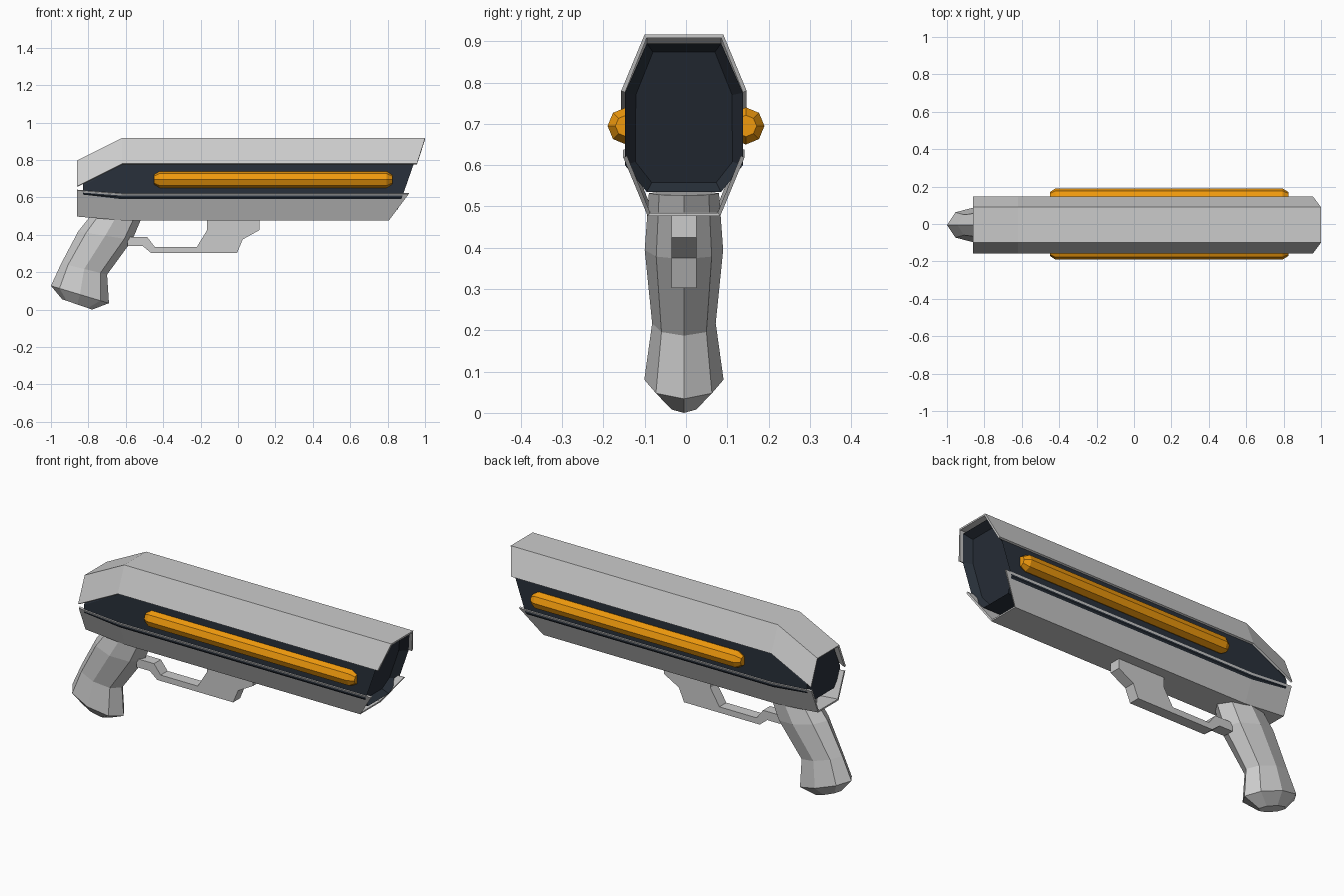
import bpy, bmesh, math

if "Cube" in bpy.data.objects:
    bpy.data.objects.remove(bpy.data.objects["Cube"])

YC = -0.005  # body sits very slightly off the centre plane


def material(name, rgb):
    m = bpy.data.materials.new(name)
    m.diffuse_color = (*rgb, 1)
    m.use_nodes = True
    m.node_tree.nodes["Principled BSDF"].inputs["Base Color"].default_value = m.diffuse_color
    return m


def finish(name, bm, mat=None):
    me = bpy.data.meshes.new(name)
    bm.to_mesh(me)
    bm.free()
    ob = bpy.data.objects.new(name, me)
    bpy.context.collection.objects.link(ob)
    if mat:
        me.materials.append(mat)
    return ob


def loft(sections, closed=True):
    """Bridge rings of points; closed rings are capped, open ones stay sheets."""
    bm = bmesh.new()
    rings = [[bm.verts.new(p) for p in s] for s in sections]
    n = len(rings[0])
    for a, b in zip(rings, rings[1:]):
        for i in range(n if closed else n - 1):
            j = (i + 1) % n
            bm.faces.new((a[i], a[j], b[j], b[i]))
    if closed:
        bm.faces.new(rings[0])
        bm.faces.new(rings[-1])
        bmesh.ops.recalc_face_normals(bm, faces=bm.faces)
    return bm


def shell(name, stations):
    """Thin folded plate; each station is ((x, half width, z) edge, (x, half width, z) fold, top?)."""
    secs = []
    for edge, fold, s in stations:
        secs.append([(x, YC + k * s * w, z) for (x, w, z), k in
                     ((edge, 1), (fold, 1), (fold, -1), (edge, -1))])
    ob = finish(name, loft(secs, closed=False))
    mod = ob.modifiers.new("thickness", "SOLIDIFY")
    mod.thickness = 0.01
    mod.offset = -1
    return ob


navy = material("navy", (0.022, 0.03, 0.043))
orange = material("orange", (0.87, 0.32, 0.004))

# Upper and lower outer plates
shell("upper_shell", [
    ((-0.86, 0.152, 0.66), (-0.86, 0.095, 0.797), 1),
    ((-0.62, 0.152, 0.78), (-0.62, 0.095, 0.917), 1),
    ((0.957, 0.152, 0.78), (1.0, 0.095, 0.917), 1)])
shell("lower_shell", [
    ((-0.86, 0.147, 0.637), (-0.86, 0.088, 0.497), -1),
    ((-0.62, 0.147, 0.619), (-0.62, 0.088, 0.477), -1),
    ((0.914, 0.147, 0.619), (0.807, 0.088, 0.477), -1)])


# Dark octagonal core with a slanted, recessed muzzle
def core_ring(xf, zs):
    half = list(zip((0.09, 0.143, 0.143, 0.09), zs))
    return ([(xf(z), YC + w, z) for w, z in half] +
            [(xf(z), YC - w, z) for w, z in reversed(half)])


core_z = (0.535, 0.60, 0.775, 0.895)
bm = loft([core_ring(lambda z: -0.83, (0.555, 0.62, 0.66, 0.775)),
           core_ring(lambda z: -0.62, core_z),
           core_ring(lambda z: 0.94 + 0.35 * (z - 0.78), core_z)])
bm.normal_update()
muzzle = max(bm.faces, key=lambda f: f.calc_center_median().x)
bmesh.ops.inset_region(bm, faces=[muzzle], thickness=0.027)
bmesh.ops.translate(bm, verts=list(muzzle.verts), vec=(-0.04, 0, 0))
finish("core", bm, navy)

# Orange side bars with chamfered ends
for side, label in ((-1, "front"), (1, "back")):
    secs = []
    for x, r in ((-0.45, 0.026), (-0.42, 0.045), (0.795, 0.045), (0.825, 0.026)):
        secs.append([(x, side * 0.145 + r * math.cos(i * math.pi / 4),
                      0.695 + r * math.sin(i * math.pi / 4)) for i in range(8)])
    finish(label + "_light_bar", loft(secs), orange)

# Eight-sided grip: back point, front point, half width per ring
secs = []
for (bx, bz), (fx, fz), hw in (
        ((-0.76, 0.54), (-0.50, 0.53), 0.085),
        ((-0.855, 0.42), (-0.565, 0.375), 0.095),
        ((-0.945, 0.25), (-0.70, 0.19), 0.077),
        ((-1.0, 0.13), (-0.69, 0.037), 0.096),
        ((-0.94, 0.058), (-0.78, 0.003), 0.042)):
    ring = []
    for i in range(8):
        a = i * math.pi / 4
        c = math.cos(a)
        ring.append(((bx + fx) / 2 + c * (fx - bx) / 2, YC + hw * math.sin(a),
                     (bz + fz) / 2 + c * (fz - bz) / 2))
    secs.append(ring)
grip = loft(secs)
low = min(v.co.z for v in grip.verts)
bmesh.ops.translate(grip, verts=grip.verts, vec=(0, 0, -low))
finish("grip", grip)

# Trigger guard: extruded side outline
outline = [(-0.59, 0.34), (-0.51, 0.34), (-0.465, 0.303), (-0.005, 0.303),
           (0.025, 0.375), (0.115, 0.425), (0.115, 0.485), (-0.165, 0.485),
           (-0.165, 0.425), (-0.22, 0.335), (-0.445, 0.335), (-0.485, 0.387),
           (-0.59, 0.387)]
finish("trigger_guard", loft([[(x, YC + y, z) for x, z in outline] for y in (-0.03, 0.03)]))
